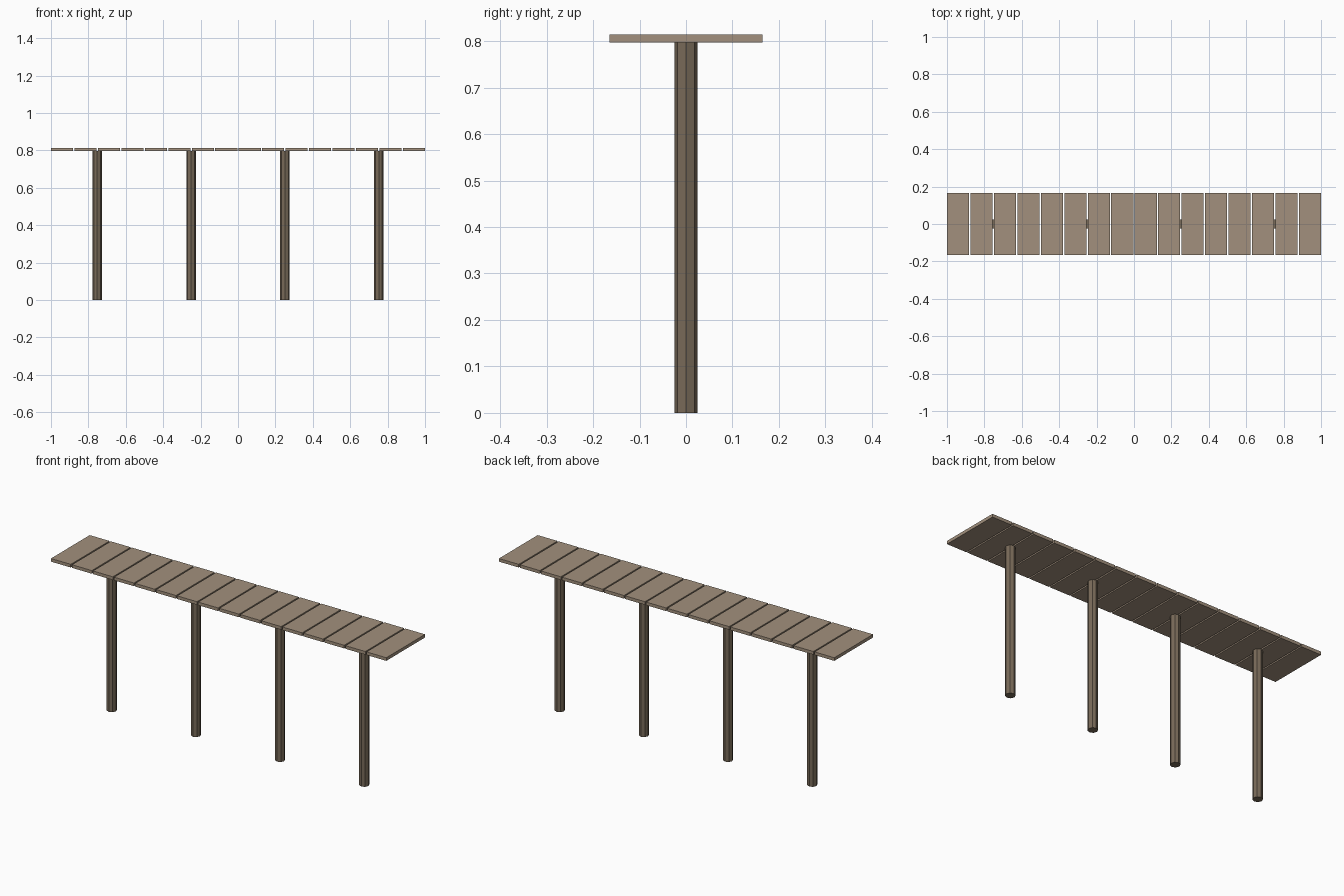
import bpy, bmesh, math
from mathutils import Matrix

if "Cube" in bpy.data.objects:
    bpy.data.objects.remove(bpy.data.objects["Cube"])

COUNT = 16
PITCH = 2 / (COUNT - 1 + 0.94)   # spacing between plank centres
WIDTH = PITCH * 0.94
DECK_BOTTOM, DECK_TOP = 0.797, 0.814


def material(name, rgb):
    m = bpy.data.materials.new(name)
    m.diffuse_color = (*rgb, 1)
    m.use_nodes = True
    m.node_tree.nodes["Principled BSDF"].inputs["Base Color"].default_value = m.diffuse_color
    return m


def finish(bm, name, mat):
    mesh = bpy.data.meshes.new(name)
    bm.to_mesh(mesh)
    bm.free()
    mesh.materials.append(mat)
    obj = bpy.data.objects.new(name, mesh)
    bpy.context.collection.objects.link(obj)


plank_wood = material("weathered plank wood", (0.36, 0.28, 0.205))
post_wood = material("dark post wood", (0.19, 0.145, 0.10))

# Deck planks with narrow gaps
for i in range(COUNT):
    bm = bmesh.new()
    x = (i - (COUNT - 1) / 2) * PITCH
    place = Matrix.Translation((x, 0, (DECK_BOTTOM + DECK_TOP) / 2))
    size = Matrix.Diagonal((WIDTH, 0.33, DECK_TOP - DECK_BOTTOM, 1))
    bmesh.ops.create_cube(bm, size=1, matrix=place @ size)
    finish(bm, f"deck_plank_{i + 1}", plank_wood)

# Eight-sided posts under every fourth gap, corners on the axes
for i, k in enumerate((-6, -2, 2, 6)):
    bm = bmesh.new()
    bmesh.ops.create_cone(bm, cap_ends=True, segments=8, radius1=0.0252, radius2=0.0252,
                          depth=DECK_BOTTOM,
                          matrix=Matrix.Translation((k * PITCH, 0, DECK_BOTTOM / 2)))
    finish(bm, f"support_post_{i + 1}", post_wood)
